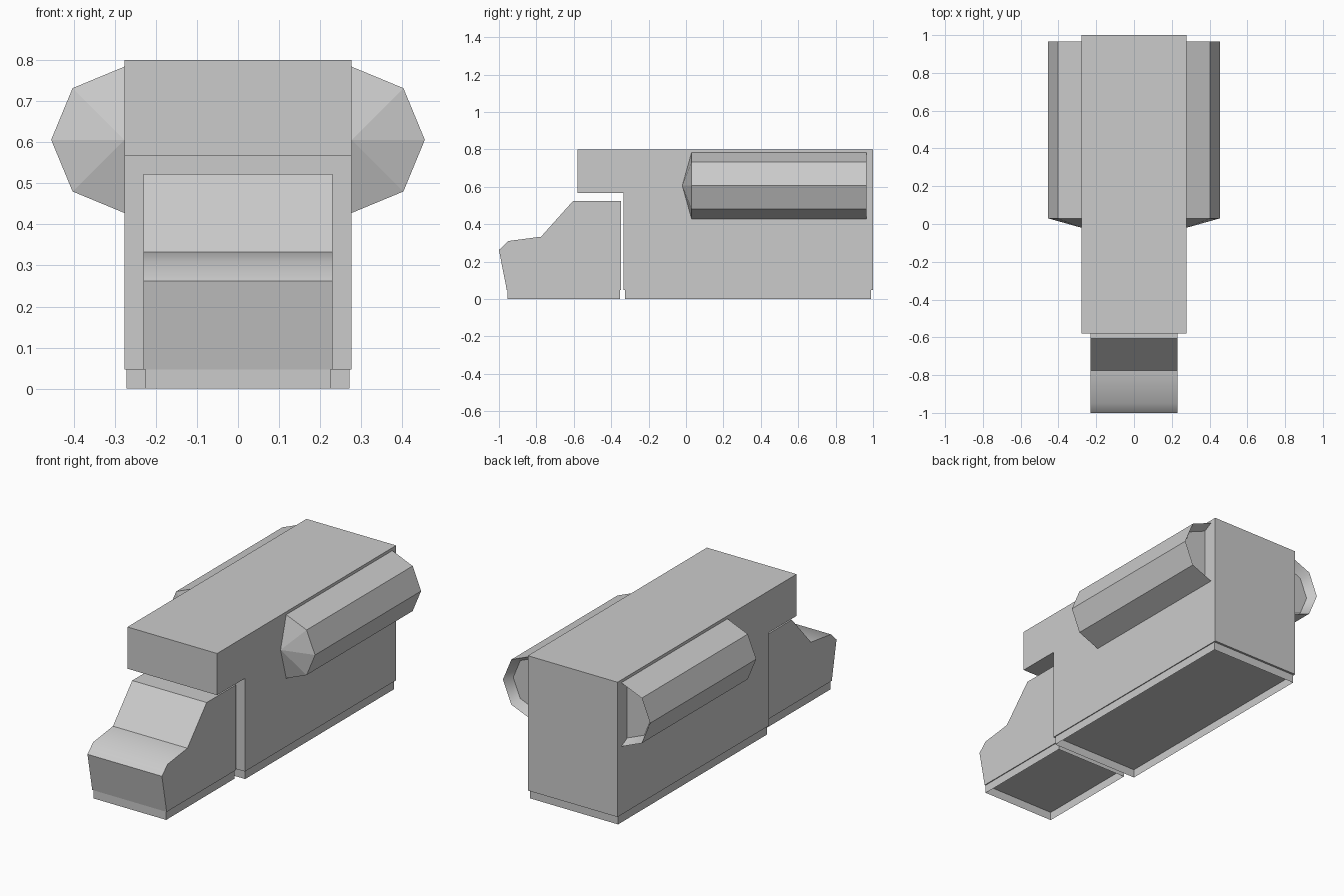
import bpy, bmesh, math

if "Cube" in bpy.data.objects:
    bpy.data.objects.remove(bpy.data.objects["Cube"])


def finish(bm, name, smooth=()):
    for f in smooth:
        f.smooth = True
    me = bpy.data.meshes.new(name)
    bm.to_mesh(me)
    bm.free()
    ob = bpy.data.objects.new(name, me)
    bpy.context.collection.objects.link(ob)
    return ob


def extrude_profile(name, pts, half, smooth_angle=None):
    """Side profile (y, z) extruded to x = +-half."""
    bm = bmesh.new()
    face = bm.faces.new([bm.verts.new((-half, y, z)) for y, z in pts])
    ext = bmesh.ops.extrude_face_region(bm, geom=[face])
    for v in ext["geom"]:
        if isinstance(v, bmesh.types.BMVert):
            v.co.x = half
    bmesh.ops.recalc_face_normals(bm, faces=bm.faces)
    if smooth_angle:
        for e in bm.edges:
            e.smooth = e.calc_face_angle() < math.radians(smooth_angle)
    return finish(bm, name, bm.faces if smooth_angle else ())


def skirt(name, half, y0, y1, h):
    """Thin open-bottomed wall below a body."""
    bm = bmesh.new()
    corners = [(-half, y0), (half, y0), (half, y1), (-half, y1)]
    low = [bm.verts.new((x, y, 0)) for x, y in corners]
    top = [bm.verts.new((x, y, h)) for x, y in corners]
    for i in range(4):
        j = (i + 1) % 4
        bm.faces.new((low[i], low[j], top[j], top[i]))
    return finish(bm, name)


def side_tank(name, side):
    """Half octagonal pod: pointed front, recessed rear."""
    cx, cz = 0.277, 0.606
    bm = bmesh.new()

    def ring(r, y):
        return [bm.verts.new((side * (cx + r * math.cos(a)), y, cz + r * math.sin(a)))
                for a in (math.radians(-90 + 45 * i) for i in range(5))]

    front, back = ring(0.178, 0.03), ring(0.178, 0.966)
    inner = ring(0.15, 0.915)
    tip = bm.verts.new((side * cx, -0.02, cz))
    funnel = []
    for i in range(4):
        bm.faces.new((front[i], front[i + 1], back[i + 1], back[i]))
        bm.faces.new((tip, front[i + 1], front[i]))
        funnel.append(bm.faces.new((back[i], back[i + 1], inner[i + 1], inner[i])))
    floor = bm.faces.new(inner)
    if side < 0:
        bmesh.ops.reverse_faces(bm, faces=bm.faces)
    # only the recessed funnel is smooth, its borders stay sharp
    for e in [e for f in funnel for e in f.edges]:
        e.smooth = all(f in funnel for f in e.link_faces)
    return finish(bm, name, funnel)


H = 0.047

# cargo body with front overhang above the cab
extrude_profile("cargo_body", [(-0.335, H), (1, H), (1, 0.80), (-0.58, 0.80),
                               (-0.58, 0.567), (-0.335, 0.567)], 0.277)
skirt("cargo_skirt", 0.272, -0.325, 0.988, H)

# cab with rounded hood
extrude_profile("cab", [(-0.958, H), (-0.347, H), (-0.347, 0.523), (-0.605, 0.523),
                        (-0.775, 0.333), (-0.95, 0.31), (-1, 0.262)], 0.230, 37)
skirt("cab_skirt", 0.225, -0.955, -0.352, H)

# side pods
side_tank("right_tank", 1)
side_tank("left_tank", -1)
